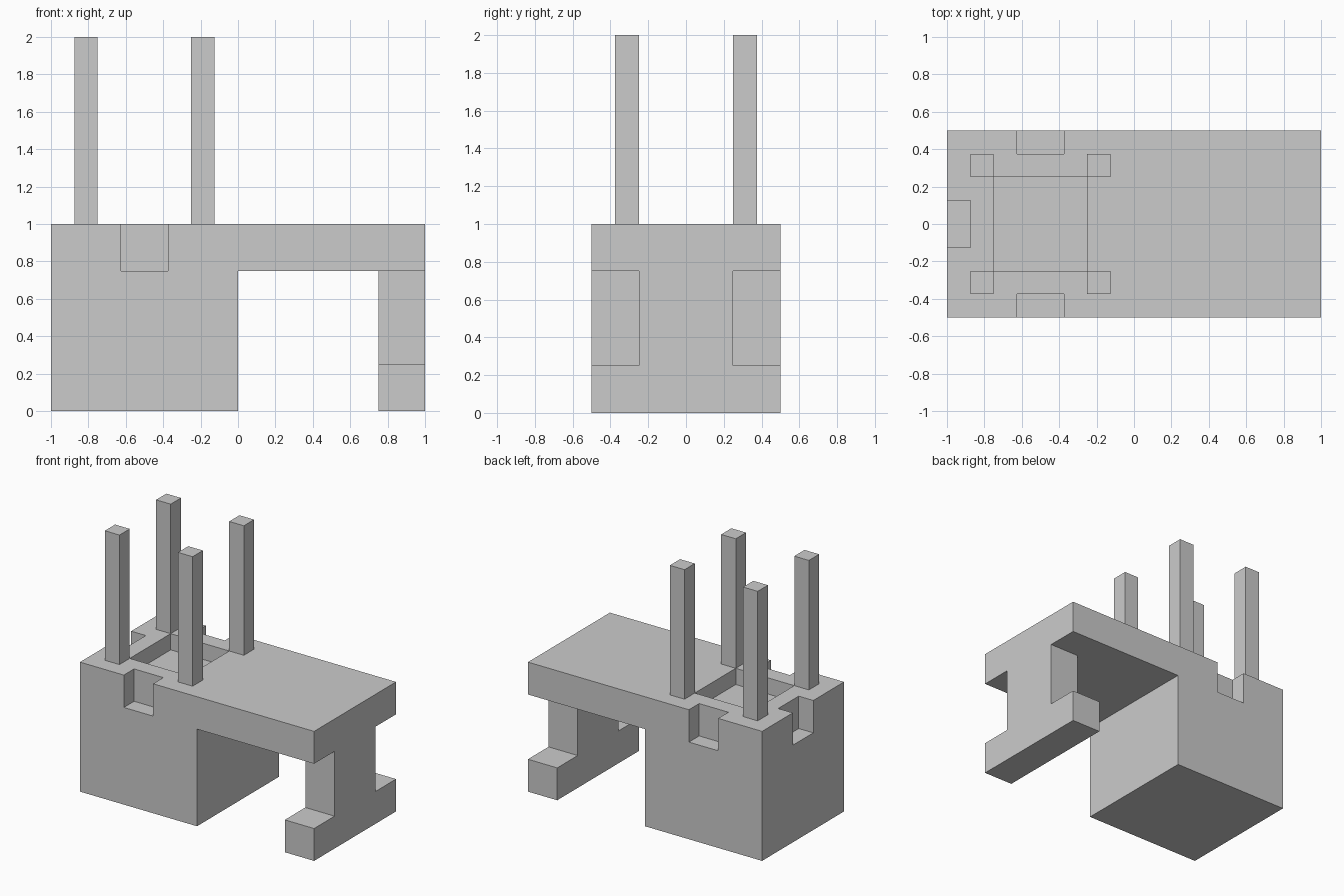
import bpy, bmesh
from mathutils import Vector

if "Cube" in bpy.data.objects:
    bpy.data.objects.remove(bpy.data.objects["Cube"])


def finish(name, bm):
    bmesh.ops.recalc_face_normals(bm, faces=bm.faces)
    mesh = bpy.data.meshes.new(name)
    bm.to_mesh(mesh)
    bm.free()
    obj = bpy.data.objects.new(name, mesh)
    bpy.context.collection.objects.link(obj)
    return obj


def prism(name, points, direction):
    """Extrude a closed outline of 3D points along a direction."""
    bm = bmesh.new()
    face = bm.faces.new([bm.verts.new(p) for p in points])
    ext = bmesh.ops.extrude_face_region(bm, geom=[face], use_keep_orig=True)
    verts = [g for g in ext["geom"] if isinstance(g, bmesh.types.BMVert)]
    bmesh.ops.translate(bm, verts=verts, vec=Vector(direction))
    return finish(name, bm)


def box(name, x, y, z):
    outline = [(x[0], y[0], z[0]), (x[1], y[0], z[0]),
               (x[1], y[1], z[0]), (x[0], y[1], z[0])]
    return prism(name, outline, (0, 0, z[1] - z[0]))


# Solid block with the overhanging deck, drawn as a side profile
profile = [(-1, 0), (0, 0), (0, 0.75), (1, 0.75), (1, 1), (-1, 1)]
body = prism("block_and_deck", [(x, -0.5, z) for x, z in profile], (0, 1, 0))

# Shallow top pocket and three edge notches
cutters = [
    box("pocket_cutter", (-0.75, -0.25), (-0.25, 0.25), (0.875, 1.2)),
    box("front_notch_cutter", (-0.625, -0.375), (-0.7, -0.375), (0.75, 1.2)),
    box("back_notch_cutter", (-0.625, -0.375), (0.375, 0.7), (0.75, 1.2)),
    box("left_notch_cutter", (-1.2, -0.875), (-0.125, 0.125), (0.75, 1.2)),
]
bpy.context.view_layer.objects.active = body
for cutter in cutters:
    cutter.hide_render = True
    mod = body.modifiers.new(cutter.name, 'BOOLEAN')
    mod.operation = 'DIFFERENCE'
    mod.solver = 'EXACT'
    mod.object = cutter
    bpy.ops.object.modifier_apply(modifier=mod.name)
    bpy.data.objects.remove(cutter, do_unlink=True)

# End support: narrow web on a full-width foot
half = [(0.5, 0), (0.5, 0.25), (0.25, 0.25), (0.25, 0.75)]
outline = half + [(-y, z) for y, z in reversed(half)]
prism("end_support", [(0.75, y, z) for y, z in outline], (0.25, 0, 0))

# Four upright posts around the pocket
for side, x in (("left", -0.875), ("right", -0.25)):
    for depth, y in (("front", -0.375), ("back", 0.25)):
        box(f"{depth}_{side}_post", (x, x + 0.125), (y, y + 0.125), (1, 2))
